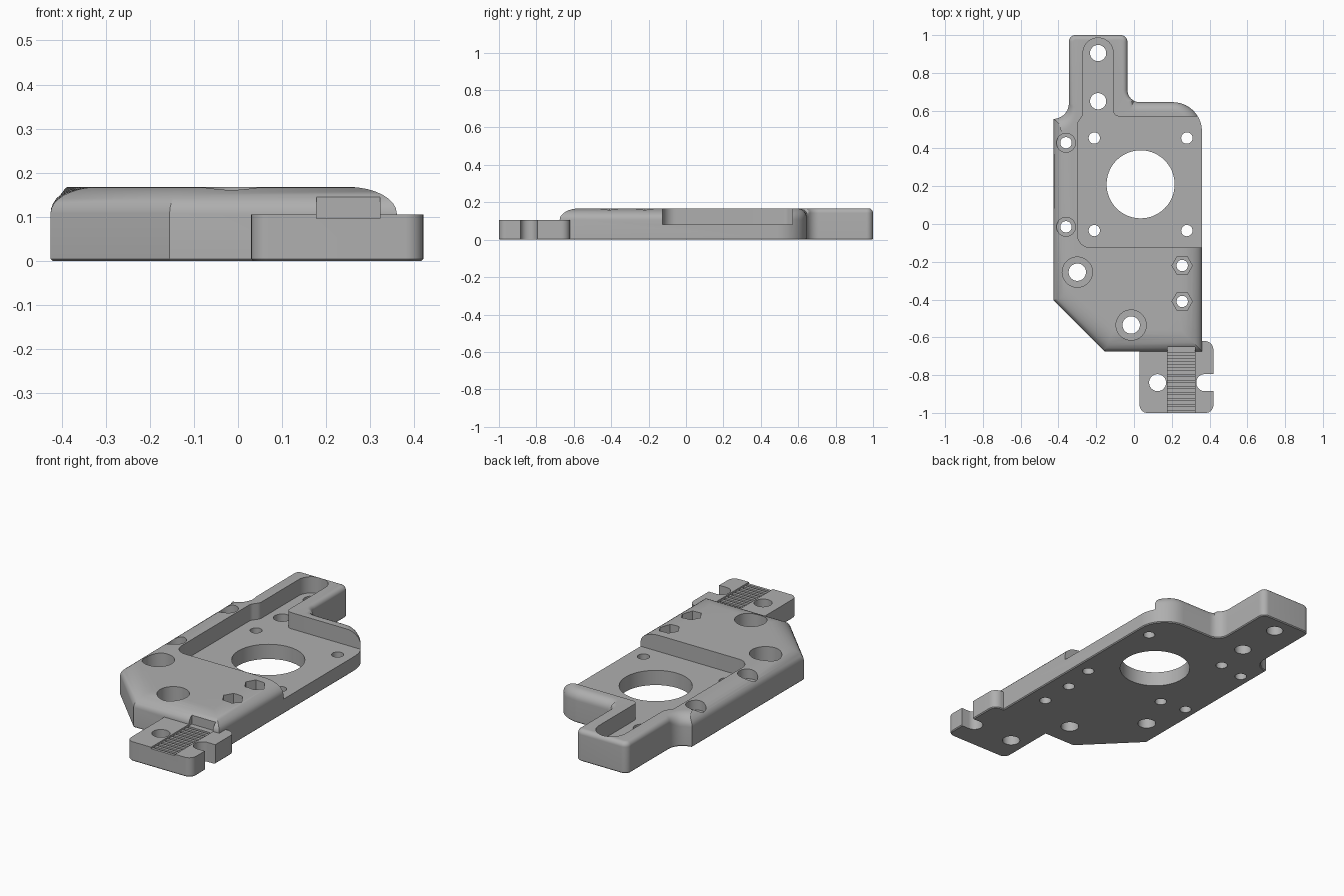
import bpy, bmesh, math
from mathutils import Vector

if "Cube" in bpy.data.objects:
    bpy.data.objects.remove(bpy.data.objects["Cube"])

grey = bpy.data.materials.new("plain grey")
grey.use_nodes = True
grey.diffuse_color = (0.43, 0.43, 0.43, 1)
grey.node_tree.nodes["Principled BSDF"].inputs["Base Color"].default_value = grey.diffuse_color


def rounded(corners, steps=10):
    """Turn (x, y, radius) corners into a filleted outline."""
    out = []
    for i, (x, y, r) in enumerate(corners):
        p = Vector((x, y))
        if r == 0:
            out.append(p)
            continue
        d1 = (Vector(corners[i - 1][:2]) - p).normalized()
        d2 = (Vector(corners[(i + 1) % len(corners)][:2]) - p).normalized()
        half = d1.angle(d2) / 2
        c = p + (d1 + d2).normalized() * r / math.sin(half)
        a = (p + d1 * r / math.tan(half) - c).normalized()
        b = (p + d2 * r / math.tan(half) - c).normalized()
        out += [c + a.slerp(b, k / steps) * r for k in range(steps + 1)]
    return out


def miters(pts):
    """Inward offset direction at each point of a counter-clockwise outline."""
    res = []
    for i, p in enumerate(pts):
        e1 = (p - pts[i - 1]).normalized()
        e2 = (pts[(i + 1) % len(pts)] - p).normalized()
        n1, n2 = Vector((-e1.y, e1.x)), Vector((-e2.y, e2.x))
        res.append((n1 + n2) / (1 + n1.dot(n2)))
    return res


def loft(name, rings):
    """Skin closed rings of equal length and cap both ends."""
    bm = bmesh.new()
    loops = [[bm.verts.new(v) for v in ring] for ring in rings]
    n = len(loops[0])
    for lo, hi in zip(loops, loops[1:]):
        for i in range(n):
            j = (i + 1) % n
            bm.faces.new((lo[i], lo[j], hi[j], hi[i]))
    bm.faces.new(loops[0][::-1])
    bm.faces.new(loops[-1])
    bmesh.ops.recalc_face_normals(bm, faces=bm.faces)
    mesh = bpy.data.meshes.new(name)
    bm.to_mesh(mesh)
    bm.free()
    mesh.materials.append(grey)
    ob = bpy.data.objects.new(name, mesh)
    bpy.context.collection.objects.link(ob)
    return ob


def prism(name, pts, z0, z1):
    return loft(name, [[(p[0], p[1], z) for p in pts] for z in (z0, z1)])


def circle(x, y, r, n=40):
    return [(x + r * math.cos(math.tau * k / n), y + r * math.sin(math.tau * k / n)) for k in range(n)]


def box(x0, x1, y0, y1):
    return [(x0, y0), (x1, y0), (x1, y1), (x0, y1)]


def cut(ob, pts, z0=-0.1, z1=0.3):
    cutter = prism("cutter", pts, z0, z1)
    cutter.hide_render = True
    mod = ob.modifiers.new("cut", 'BOOLEAN')
    mod.operation, mod.solver, mod.object = 'DIFFERENCE', 'EXACT', cutter
    bpy.context.view_layer.objects.active = ob
    bpy.ops.object.modifier_apply(modifier=mod.name)
    bpy.data.objects.remove(cutter)


TOP, EDGE = 0.168, 0.005


def crown(p):
    """Width of the rounded top edge: broad on the body, tight on the arm."""
    t = min(max((p.y - 0.5) / 0.14, 0), 1)
    return 0.11 - t * (0.06 if p.x > 0 else 0.085)


# Mounting plate with a crowned top edge
outline = rounded([
    (-0.155, -0.675, 0), (0.36, -0.675, 0), (0.36, 0.645, 0.155),
    (-0.035, 0.645, 0.065), (-0.035, 1, 0.035), (-0.345, 1, 0.035),
    (-0.345, 0.575, 0.08), (-0.425, 0.555, 0), (-0.425, -0.405, 0)])
inward = miters(outline)
rings = [[(*(p + m * d), z) for p, m in zip(outline, inward)] for d, z in ((EDGE, 0), (0, EDGE))]
for k in range(9):
    a = math.pi / 2 * k / 8
    ring = []
    for p, m in zip(outline, inward):
        w = crown(p)
        h = min(w, 0.06)
        ring.append((*(p + m * w * (1 - math.cos(a))), TOP - h + h * math.sin(a)))
    rings.append(ring)
plate = loft("mounting_plate", rings)

# Motor pocket, open to the side and running up into the arm
cut(plate, rounded([
    (-0.3, -0.125, 0.07), (0.6, -0.125, 0), (0.6, 0.57, 0), (-0.11, 0.57, 0.03),
    (-0.11, 0.985, 0.079), (-0.27, 0.985, 0.079), (-0.27, 0.575, 0.04), (-0.3, 0.535, 0.04)]), 0.08)

# Motor boss opening and its four screw holes
cut(plate, circle(0.035, 0.21, 0.18, 72))
for x in (-0.21, 0.28):
    for y in (-0.035, 0.455):
        cut(plate, circle(x, y, 0.03))

# Arm holes
for y in (0.65, 0.905):
    cut(plate, circle(-0.19, y, 0.043))

# Counterbored holes: position, hole radius, bore radius, bore floor
for x, y, r, bore, floor in ((-0.36, 0.43, 0.03, 0.05, 0.115), (-0.36, -0.015, 0.03, 0.05, 0.115),
                             (-0.3, -0.255, 0.046, 0.08, 0.07), (-0.015, -0.535, 0.046, 0.08, 0.07)):
    cut(plate, circle(x, y, bore), floor)
    cut(plate, circle(x, y, r))

# Hexagonal nut traps
for y in (-0.22, -0.41):
    cut(plate, circle(0.255, y, 0.054, 6), 0.1)
    cut(plate, circle(0.255, y, 0.03))

# Belt clamp tab at the front
tab_outline = rounded([(0.03, -1, 0.04), (0.42, -1, 0.04), (0.42, -0.62, 0.045), (0.03, -0.62, 0)])
tab_in = miters(tab_outline)
tab = loft("belt_clamp_tab", [[(*(p + m * d), z) for p, m in zip(tab_outline, tab_in)]
                              for d, z in ((EDGE, 0), (0, EDGE), (0, 0.105))])
cut(tab, circle(0.125, -0.84, 0.045))
cut(tab, rounded([(0.33, -0.885, 0.044), (0.5, -0.885, 0), (0.5, -0.795, 0), (0.33, -0.795, 0.044)]))

# Belt channel through tab and plate edge, with toothed floor
for ob in (tab, plate):
    cut(ob, box(0.178, 0.322, -1.1, -0.65), 0.097)
for k in range(11):
    y = -0.985 + 0.032 * k
    cut(tab, box(0.178, 0.322, y, y + 0.016), 0.085)

# Smooth curves, crisp edges
for ob in (plate, tab):
    bpy.ops.object.select_all(action='DESELECT')
    ob.select_set(True)
    bpy.context.view_layer.objects.active = ob
    bpy.ops.object.shade_smooth_by_angle(angle=math.radians(30))
